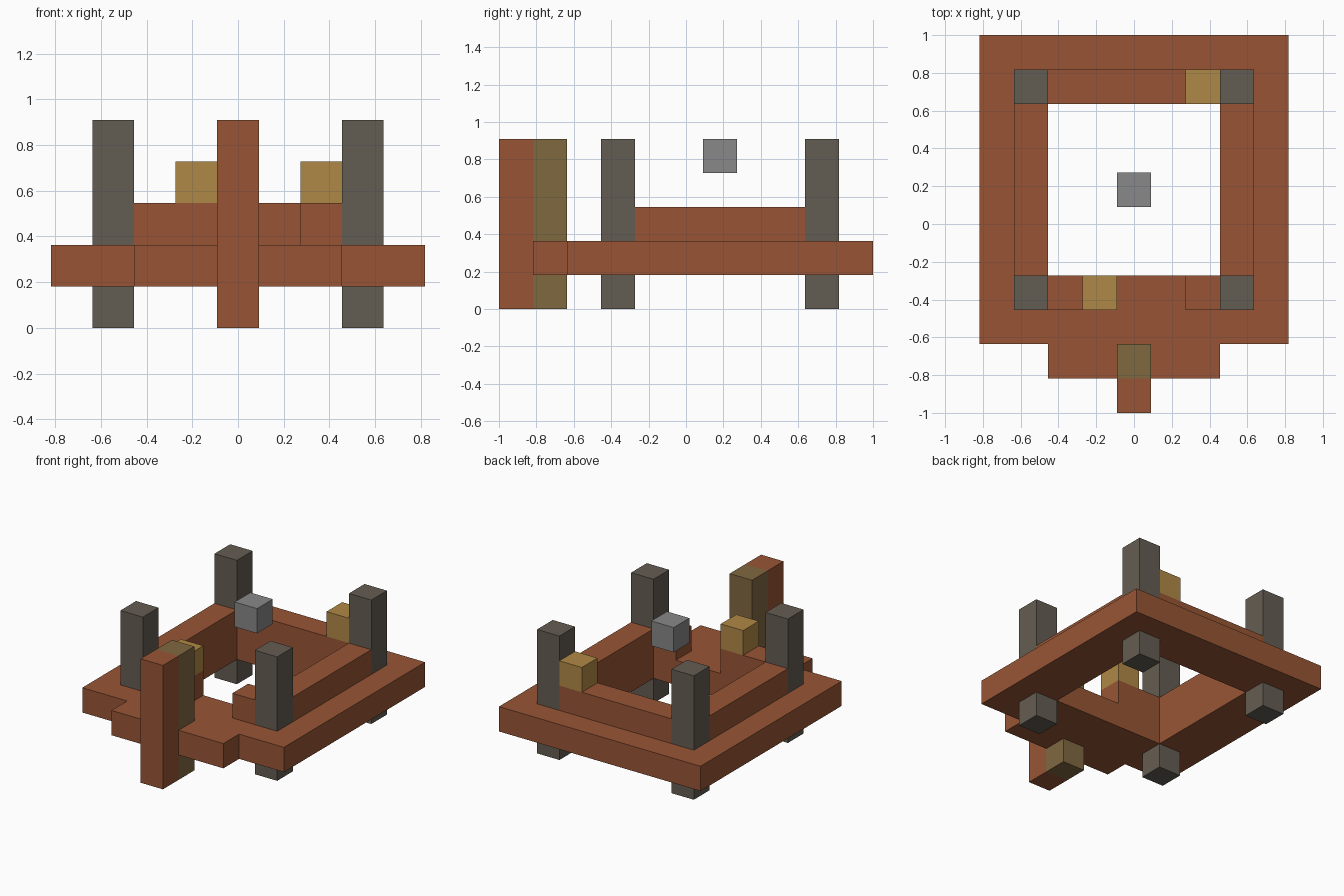
import bpy
import bmesh

if "Cube" in bpy.data.objects:
    bpy.data.objects.remove(bpy.data.objects["Cube"], do_unlink=True)

U = 2 / 11  # one block


def linear(c):
    c /= 255
    return c / 12.92 if c <= 0.04045 else ((c + 0.055) / 1.055) ** 2.4


def material(name, *rgb):
    colour = [linear(c) for c in rgb] + [1]
    mat = bpy.data.materials.new(name)
    mat.use_nodes = True
    mat.diffuse_color = colour
    mat.node_tree.nodes["Principled BSDF"].inputs["Base Color"].default_value = colour
    return mat


RUST = material("rust_wood", 152, 85, 53)
DARK = material("dark_stone", 100, 93, 82)
GOLD = material("gold", 176, 137, 70)
OLIVE = material("olive_wood", 128, 104, 64)
GREY = material("grey", 136, 136, 136)


def add(name, mesh, mat):
    mesh.materials.clear()
    mesh.materials.append(mat)
    obj = bpy.data.objects.new(name, mesh)
    bpy.context.collection.objects.link(obj)
    return obj


def box(name, mat, x, y, z):
    """Box from (low, high) ranges counted in blocks."""
    bm = bmesh.new()
    bmesh.ops.create_cube(bm, size=1)
    for v in bm.verts:
        for i, (low, high) in enumerate((x, y, z)):
            v.co[i] = U * (low if v.co[i] < 0 else high)
    mesh = bpy.data.meshes.new(name)
    bm.to_mesh(mesh)
    bm.free()
    return add(name, mesh, mat)


def plate(name, mat, outlines, low, high):
    """Flat plate from outlines; an inner outline makes a hole."""
    curve = bpy.data.curves.new(name + "_outline", "CURVE")
    curve.dimensions = "2D"
    curve.fill_mode = "BOTH"
    curve.extrude = U * (high - low) / 2
    for points in outlines:
        spline = curve.splines.new("POLY")
        spline.points.add(len(points) - 1)
        spline.use_cyclic_u = True
        for p, (x, y) in zip(spline.points, points):
            p.co = (x * U, y * U, 0, 1)
    helper = bpy.data.objects.new(name + "_helper", curve)
    bpy.context.collection.objects.link(helper)
    graph = bpy.context.evaluated_depsgraph_get()
    mesh = bpy.data.meshes.new_from_object(helper.evaluated_get(graph))
    bpy.data.objects.remove(helper, do_unlink=True)
    obj = add(name, mesh, mat)
    obj.location.z = U * (low + high) / 2
    for face in mesh.polygons:
        face.use_smooth = False


# Deck with a stepped bow and an open well
half = [(2.5, -4.5), (2.5, -3.5), (4.5, -3.5), (4.5, 5.5)]
outer = half + [(-x, y) for x, y in reversed(half)]
well = [(-2.5, -1.5), (-2.5, 3.5), (2.5, 3.5), (2.5, -1.5)]
plate("deck", RUST, [outer, well], 1, 2)

# Corner posts and side rails
for side, s in (("left", 1), ("right", -1)):
    x = sorted((2.5 * s, 3.5 * s))
    box(side + "_rail", RUST, x, (-1.5, 3.5), (2, 3))
    for end, y in (("front", -2.5), ("back", 3.5)):
        box(f"{end}_{side}_post", DARK, x, (y, y + 1), (0, 5))

# Back rail and the broken front rail
box("back_rail", RUST, (-2.5, 2.5), (3.5, 4.5), (2, 3))
box("front_right_rail", RUST, (-2.5, -0.5), (-2.5, -1.5), (2, 3))
box("front_left_rail", RUST, (1.5, 2.5), (-2.5, -1.5), (2, 3))

# Gold blocks on the rails
box("back_gold_block", GOLD, (1.5, 2.5), (3.5, 4.5), (3, 4))
box("front_gold_block", GOLD, (-1.5, -0.5), (-2.5, -1.5), (3, 4))

# Bow posts and the floating block
box("bow_post", RUST, (-0.5, 0.5), (-5.5, -4.5), (0, 5))
box("inner_bow_post", OLIVE, (-0.5, 0.5), (-4.5, -3.5), (0, 5))
box("floating_block", GREY, (-0.5, 0.5), (0.5, 1.5), (4, 5))
